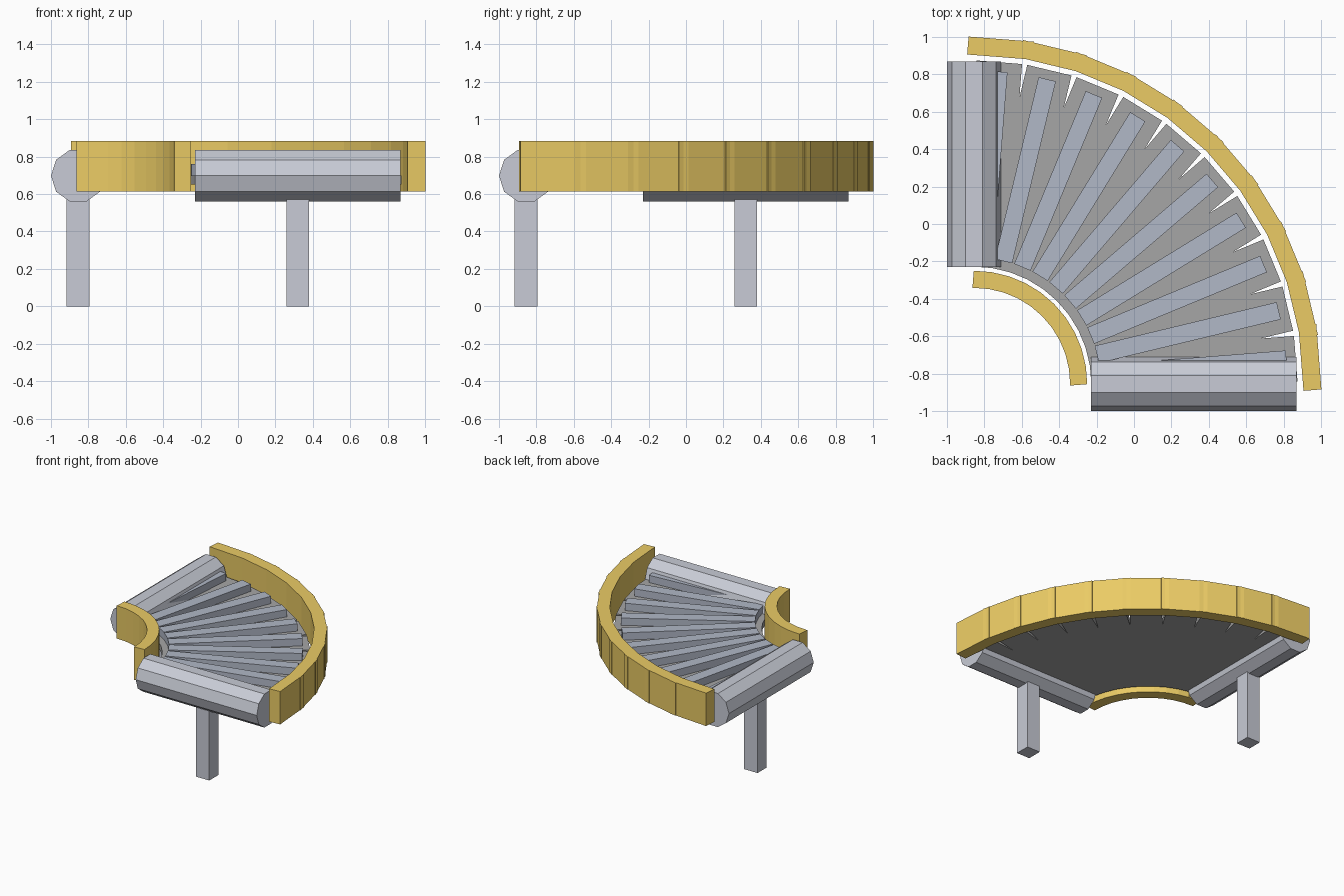
import bpy, bmesh, math
from mathutils import Matrix, Vector

if "Cube" in bpy.data.objects:
    bpy.data.objects.remove(bpy.data.objects["Cube"])

PIVOT = Vector((-0.855, -0.855, 0.0))   # centre of the 90 degree bend
SEGMENTS = 10
STEP = 90 / SEGMENTS


def material(name, rgb):
    m = bpy.data.materials.new(name)
    m.diffuse_color = (*rgb, 1)
    m.use_nodes = True
    m.node_tree.nodes["Principled BSDF"].inputs["Base Color"].default_value = m.diffuse_color
    return m


yellow = material("yellow_paint", (0.83, 0.60, 0.13))
steel = material("steel", (0.58, 0.60, 0.67))
roller_grey = material("roller_blue_grey", (0.44, 0.48, 0.57))
dark = material("dark_bed", (0.38, 0.38, 0.38))


def finish(bm, name, mat):
    bmesh.ops.recalc_face_normals(bm, faces=bm.faces)
    mesh = bpy.data.meshes.new(name)
    bm.to_mesh(mesh)
    bm.free()
    mesh.materials.append(mat)
    obj = bpy.data.objects.new(name, mesh)
    bpy.context.collection.objects.link(obj)
    return obj


def add_box(bm, angle, r0, r1, width, z0, z1):
    """Box from radius r0 to r1, turned about the pivot by angle degrees."""
    m = (Matrix.Translation(PIVOT)
         @ Matrix.Rotation(math.radians(angle), 4, 'Z')
         @ Matrix.Translation(((r0 + r1) / 2, 0, (z0 + z1) / 2))
         @ Matrix.Diagonal((r1 - r0, width, z1 - z0, 1)))
    bmesh.ops.create_cube(bm, size=1, matrix=m)


def bend(name, mat, *dims):
    """Repeat one box around the bend."""
    bm = bmesh.new()
    for i in range(SEGMENTS):
        add_box(bm, STEP * (i + 0.5), *dims)
    return finish(bm, name, mat)


# guard rails, bed plates and rollers around the bend
bend("outer_rail", yellow, 1.753, 1.849, 0.35, 0.615, 0.885)
bend("inner_rail", yellow, 0.512, 0.603, 0.098, 0.615, 0.885)
bend("bed_plates", dark, 0.625, 1.725, 0.243, 0.65, 0.70)
bend("rollers", roller_grey, 0.675, 1.675, 0.095, 0.69, 0.76)

# ten-sided end drums and their legs, one at each end of the bend
for side, angle in (("front", 0), ("left", 90)):
    bm = bmesh.new()
    turn = Matrix.Translation(PIVOT) @ Matrix.Rotation(math.radians(angle), 4, 'Z')
    rings = []
    for r in (0.625, 1.725):
        rings.append([bm.verts.new(turn @ Vector((
            r,
            0.145 * math.cos(math.tau * k / 10),
            0.698 + 0.145 * math.sin(math.tau * k / 10)))) for k in range(10)])
    for ring in rings:
        bm.faces.new(ring)
    for k in range(10):
        n = (k + 1) % 10
        bm.faces.new((rings[0][k], rings[0][n], rings[1][n], rings[1][k]))
    finish(bm, side + "_end_drum", steel)

    bm = bmesh.new()
    add_box(bm, angle, 1.115, 1.235, 0.122, 0.0, 0.57)
    finish(bm, side + "_leg", steel)
